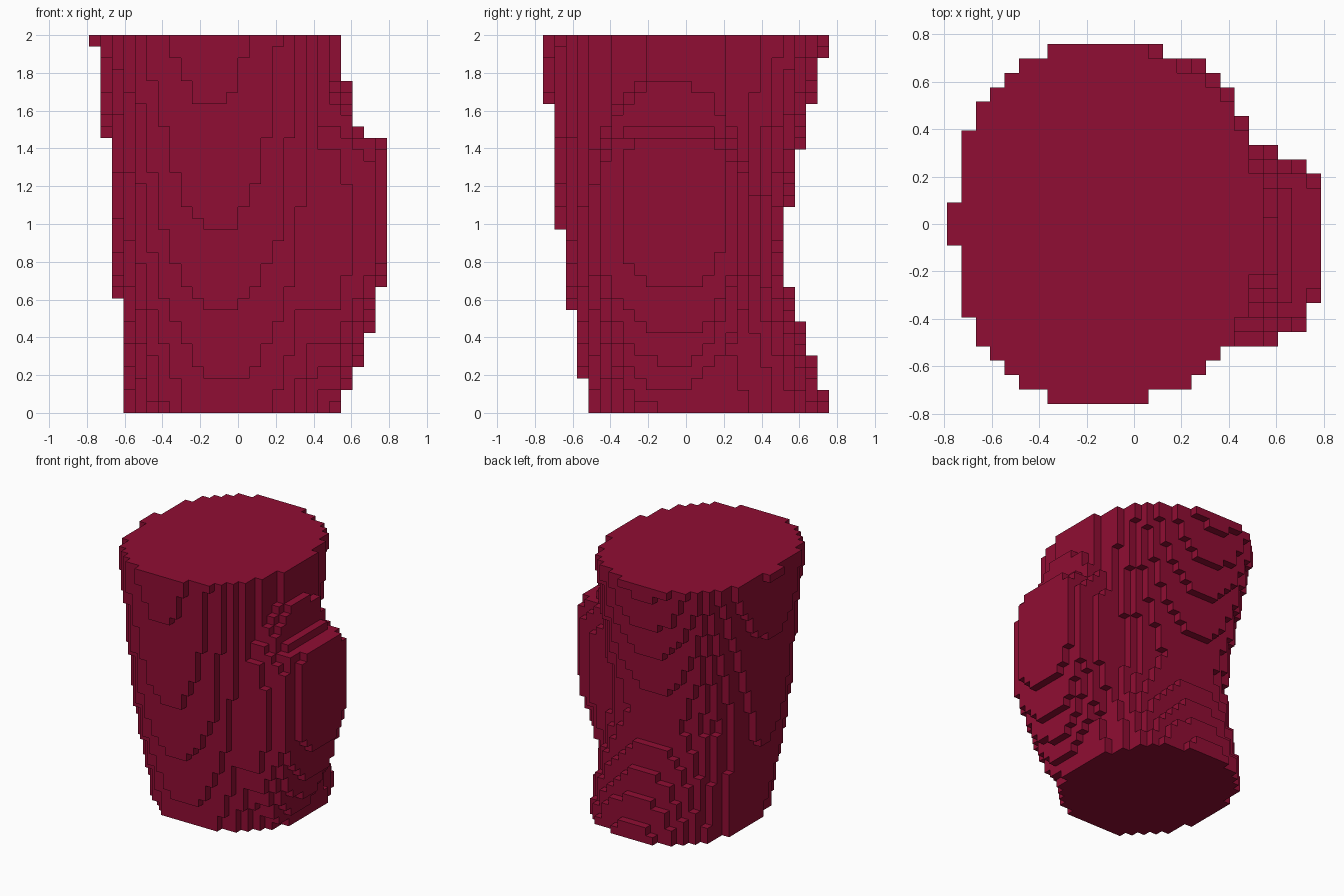
import bpy
import bmesh

cube = bpy.data.objects.get("Cube")
if cube:
    bpy.data.objects.remove(cube, do_unlink=True)

NX, NY, NZ = 26, 25, 33
S = 2 / NZ

# Height profiles of the leaning, waisted trunk: (z, extent)
LEFT = [(0, -.59), (.61, -.636), (1.46, -.697), (1.94, -.757), (2, -.765)]
FRONT = [(0, -.518), (.18, -.545), (.55, -.606), (.97, -.667), (1.64, -.727), (2, -.756)]
BACK = [(0, .757), (.12, .727), (.3, .667), (.48, .606), (.67, .545), (.88, .51),
        (1.09, .545), (1.39, .606), (1.64, .667), (1.88, .727), (2, .752)]
RIGHT = .535

# Side knob as stepped slices: (outer x, y min, y max, z min, z max)
KNOB = [(.55, -.53, .34, .02, 1.8), (.61, -.5, .32, .12, 1.76), (.67, -.47, .28, .25, 1.52),
        (.73, -.46, .27, .42, 1.47), (.79, -.35, .22, .66, 1.47)]


def sample(profile, z):
    """Linear interpolation along a height profile."""
    for (z0, v0), (z1, v1) in zip(profile, profile[1:]):
        if z <= z1:
            return v0 + (v1 - v0) * (z - z0) / (z1 - z0)
    return profile[-1][1]


def inside_oval(a, b, a_range, b_range, centre, power):
    """Oval with separate half widths on each side of its centre."""
    u = (a - centre[0]) / (a_range[a > centre[0]] - centre[0])
    v = (b - centre[1]) / (b_range[b > centre[1]] - centre[1])
    return abs(u) ** power + abs(v) ** power <= 1


def in_trunk(x, y, z):
    front, back = sample(FRONT, z), sample(BACK, z)
    centre = (-.06 - .055 * z, (front + back) / 2)
    return inside_oval(x, y, (sample(LEFT, z), RIGHT), (front, back), centre, 2.3)


def in_knob(x, y, z):
    if x < .36:
        return False
    for outer, y0, y1, z0, z1 in KNOB:
        if x < outer:
            power = 4 if z > 1 and outer > .62 else 2.1
            return inside_oval(y, z, (y0, y1), (z0, z1), (-.06, 1), power)
    return False


# Fill the block grid
filled = set()
for i in range(NX):
    for j in range(NY):
        for k in range(NZ):
            p = ((i + .5 - NX / 2) * S, (j + .5 - NY / 2) * S, (k + .5) * S)
            if in_trunk(*p) or in_knob(*p):
                filled.add((i, j, k))

# Skin the exposed block sides
bm = bmesh.new()
corners = {}


def corner(c):
    if c not in corners:
        corners[c] = bm.verts.new(((c[0] - NX / 2) * S, (c[1] - NY / 2) * S, c[2] * S))
    return corners[c]


for cell in filled:
    for axis in range(3):
        for side in (0, 1):
            near = list(cell)
            near[axis] += 2 * side - 1
            if tuple(near) in filled:
                continue
            loop = []
            for a, b in ((0, 0), (1, 0), (1, 1), (0, 1)):
                c = list(cell)
                c[axis] += side
                c[(axis + 1) % 3] += a
                c[(axis + 2) % 3] += b
                loop.append(corner(tuple(c)))
            bm.faces.new(loop if side else loop[::-1])

mesh = bpy.data.meshes.new("blocky_trunk")
bm.to_mesh(mesh)
bm.free()
trunk = bpy.data.objects.new("blocky_trunk", mesh)
bpy.context.collection.objects.link(trunk)

# Crimson colour
crimson = bpy.data.materials.new("crimson")
crimson.use_nodes = True
colour = (.28, .004, .033, 1)
crimson.diffuse_color = colour
crimson.node_tree.nodes["Principled BSDF"].inputs["Base Color"].default_value = colour
mesh.materials.append(crimson)
